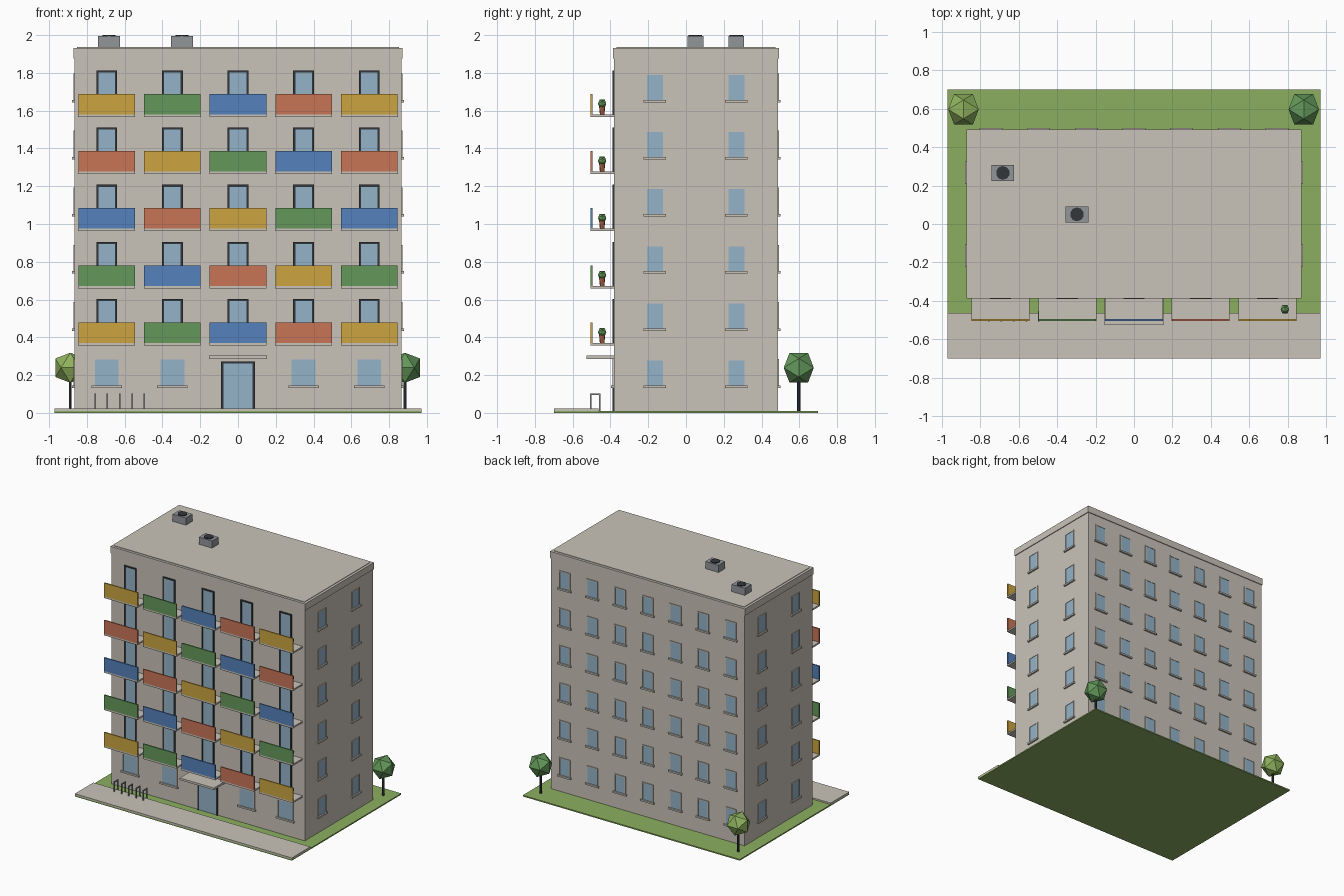
import bpy, bmesh
from mathutils import Vector, Matrix

if "Cube" in bpy.data.objects:
    bpy.data.objects.remove(bpy.data.objects["Cube"])


def lin(h):
    c = [int(h[i:i + 2], 16) / 255 for i in (0, 2, 4)]
    return [v / 12.92 if v <= 0.04045 else ((v + 0.055) / 1.055) ** 2.4 for v in c] + [1]


MATS = {}
for name, col in dict(wall="C9C4B9", yellow="CCA540", green="64985A", blue="5581BB",
                      terracotta="C87556", grass="8CAF60", leaf="8FB25E",
                      metal="92969A", dark="34373B", glass="94B3C9").items():
    MATS[name] = bpy.data.materials.new(name)
    MATS[name].diffuse_color = lin(col)


def finish(name, bm, mat):
    bmesh.ops.recalc_face_normals(bm, faces=bm.faces[:])
    me = bpy.data.meshes.new(name)
    bm.to_mesh(me)
    bm.free()
    me.materials.append(MATS[mat])
    ob = bpy.data.objects.new(name, me)
    bpy.context.collection.objects.link(ob)
    return ob


def add_box(bm, lo, hi):
    lo, hi = Vector(lo), Vector(hi)
    m = Matrix.Translation((lo + hi) / 2) @ Matrix.Diagonal((hi - lo).to_4d())
    bmesh.ops.create_cube(bm, size=1, matrix=m)


def boxes(name, mat, spans):
    bm = bmesh.new()
    for lo, hi in spans:
        add_box(bm, lo, hi)
    return finish(name, bm, mat)


def cone(name, mat, base, r1, r2, h, n):
    bm = bmesh.new()
    m = Matrix.Translation(Vector(base) + Vector((0, 0, h / 2)))
    bmesh.ops.create_cone(bm, cap_ends=True, segments=n, radius1=r1, radius2=r2, depth=h, matrix=m)
    return finish(name, bm, mat)


def foliage(name, mat, centre, s):
    # icosahedron from three golden rectangles
    bm = bmesh.new()
    p = s * 1.618
    for a in (-s, s):
        for b in (-p, p):
            for v in ((0, a, b), (b, 0, a), (a, b, 0)):
                bm.verts.new(Vector(v) + Vector(centre))
    bmesh.ops.convex_hull(bm, input=bm.verts[:])
    return finish(name, bm, mat)


WX, Y0, Y1 = 0.866, -0.382, 0.487
STEP = 0.3025
COLS = [-0.695, -0.3475, 0, 0.3475, 0.695]


def on_wall(side, u0, u1, z0, z1, depth):
    """Span of a plate lying on one wall, standing out by depth."""
    if side == "front":
        return (u0, Y0 - depth, z0), (u1, Y0, z1)
    if side == "back":
        return (u0, Y1, z0), (u1, Y1 + depth, z1)
    if side == "right":
        return (WX, u0, z0), (WX + depth, u1, z1)
    return (-WX - depth, u0, z0), (-WX, u1, z1)


def surround(side, u, w, z0, z1, t, depth, bottom):
    a, b = u - w / 2, u + w / 2
    out = [on_wall(side, a - t, a, z0, z1 + t, depth),
           on_wall(side, b, b + t, z0, z1 + t, depth),
           on_wall(side, a, b, z1, z1 + t, depth)]
    if bottom:
        out.append(on_wall(side, a - t, b + t, z0 - t, z0, depth))
    return out


# ground, pavement and building mass
boxes("lawn", "grass", [((-0.972, -0.70, 0), (0.972, 0.70, 0.01))])
boxes("pavement", "wall", [((-0.972, -0.70, 0.01), (0.972, -0.463, 0.022))])
boxes("building_body", "wall", [((-WX, Y0, 0.01), (WX, Y1, 1.88))])
boxes("roof_parapet", "wall", [((-0.872, -0.387, 1.877), (0.872, 0.493, 1.932))])
boxes("roof_deck", "wall", [((-0.852, -0.367, 1.932), (0.852, 0.473, 1.936))])

# windows: (side, centre, width, bottom, top)
wins = [("front", x, 0.126, 0.145, 0.283) for x in COLS if x]
for k in range(6):
    z = 0.145 + STEP * k
    wins += [("back", 0.248 * i, 0.085, z, z + 0.132) for i in range(-3, 4)]
    wins += [(s, y, 0.085, z, z + 0.132) for s in ("left", "right") for y in (-0.165, 0.267)]
boxes("window_glass", "glass", [on_wall(s, u - w / 2, u + w / 2, a, b, 0.003) for s, u, w, a, b in wins])
boxes("window_surrounds", "wall", [f for s, u, w, a, b in wins
                                   for f in surround(s, u, w, a, b, 0.008, 0.006, False)])
boxes("window_sills", "wall", [on_wall(s, u - w / 2 - 0.017, u + w / 2 + 0.017, a - 0.013, a, 0.014)
                               for s, u, w, a, b in wins])

# balcony doors and entrance door
doors = [(x, 0.088, 0.37 + STEP * k, 0.592 + STEP * k) for k in range(5) for x in COLS]
doors.append((0, 0.156, 0.01, 0.262))
boxes("door_glass", "glass", [on_wall("front", x - w / 2, x + w / 2, a, b, 0.003) for x, w, a, b in doors])
boxes("door_frames", "dark", [f for x, w, a, b in doors
                              for f in surround("front", x, w, a, b, 0.011, 0.008, False)])
boxes("entrance_canopy", "wall", [((-0.153, -0.527, 0.286), (0.153, Y0, 0.303))])

# balconies with panels in a diagonal colour cycle
boxes("balcony_slabs", "wall", [((x - 0.151, -0.506, 0.357 + STEP * k), (x + 0.151, Y0, 0.37 + STEP * k))
                                for k in range(5) for x in COLS])
for c, col in enumerate(("yellow", "green", "blue", "terracotta")):
    boxes("balcony_panels_" + col, col,
          [((x - 0.15, -0.506, 0.37 + STEP * k), (x + 0.15, -0.496, 0.479 + STEP * k))
           for k in range(5) for i, x in enumerate(COLS) if (i + k) % 4 == c])

# potted plants
for k in range(5):
    z = 0.37 + STEP * k
    cone("plant_pot", "terracotta", (0.786, -0.444, z), 0.012, 0.016, 0.042, 8)
    foliage("pot_plant", "green", (0.786, -0.444, z + 0.057), 0.0135)

# rooftop ventilation units
for x, y in ((-0.683, 0.266), (-0.297, 0.05)):
    boxes("vent_unit", "metal", [((x - 0.059, y - 0.042, 1.93), (x + 0.059, y + 0.042, 1.994))])
    cone("vent_fan", "dark", (x, y, 1.994), 0.036, 0.036, 0.006, 10)

# bike stands
t = 0.004
stands = []
for i in range(5):
    x = -0.756 + 0.065 * i
    for y in (-0.503, -0.456):
        stands.append(((x - t, y - t, 0.01), (x + t, y + t, 0.095)))
    stands.append(((x - t, -0.507, 0.095), (x + t, -0.452, 0.103)))
boxes("bike_stands", "metal", stands)

# trees
for x, mat in ((-0.888, "leaf"), (0.884, "green")):
    cone("tree_trunk", "dark", (x, 0.597, 0.01), 0.009, 0.009, 0.19, 6)
    foliage("tree_crown", mat, (x, 0.597, 0.239), 0.049)

for m in bpy.data.materials:
    if m.users and not m.is_grease_pencil:
        m.use_nodes = True
        m.node_tree.nodes["Principled BSDF"].inputs["Base Color"].default_value = m.diffuse_color
